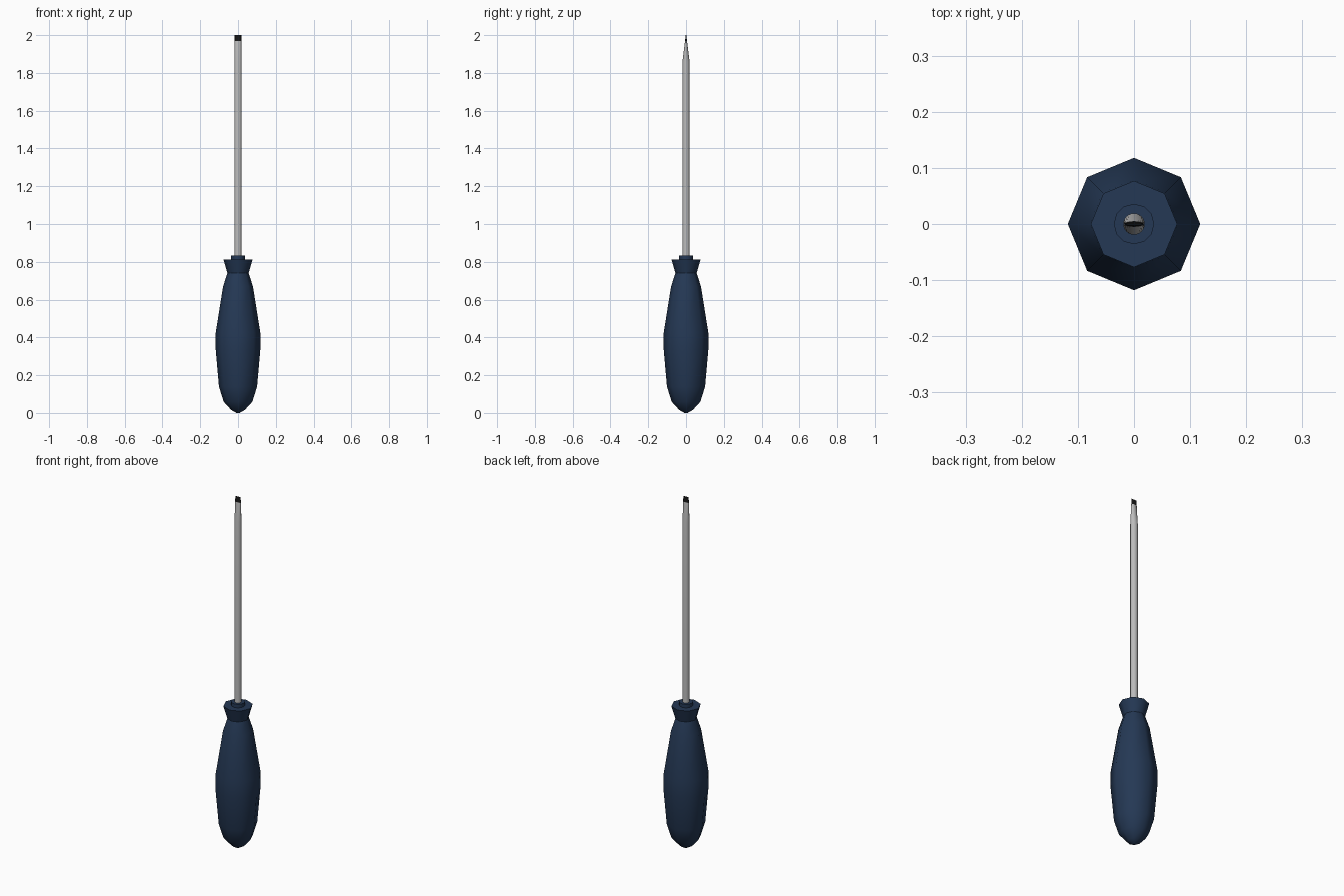
import bpy, bmesh, math

if "Cube" in bpy.data.objects:
    bpy.data.objects.remove(bpy.data.objects["Cube"])


def material(name, rgb):
    m = bpy.data.materials.new(name)
    m.diffuse_color = (*rgb, 1)
    m.use_nodes = True
    m.node_tree.nodes["Principled BSDF"].inputs["Base Color"].default_value = m.diffuse_color
    return m


navy = material("navy plastic", (0.018, 0.040, 0.090))
steel = material("steel", (0.50, 0.50, 0.50))
black = material("black tip", (0.008, 0.008, 0.008))


def loft(name, rings, sides, mat, smooth_angle):
    """Stack elliptical rings (z, rx, ry) and cap both ends."""
    bm = bmesh.new()
    loops = []
    for z, rx, ry in rings:
        loops.append([bm.verts.new((rx * math.cos(2 * math.pi * i / sides),
                                    ry * math.sin(2 * math.pi * i / sides), z))
                      for i in range(sides)])
    for a, b in zip(loops, loops[1:]):
        for i in range(sides):
            j = (i + 1) % sides
            bm.faces.new((a[i], a[j], b[j], b[i]))
    bm.faces.new(loops[0][::-1])
    bm.faces.new(loops[-1])
    bmesh.ops.recalc_face_normals(bm, faces=bm.faces)
    mesh = bpy.data.meshes.new(name)
    bm.to_mesh(mesh)
    bm.free()
    mesh.materials.append(mat)
    ob = bpy.data.objects.new(name, mesh)
    bpy.context.collection.objects.link(ob)
    bpy.ops.object.select_all(action='DESELECT')
    ob.select_set(True)
    bpy.context.view_layer.objects.active = ob
    bpy.ops.object.shade_smooth_by_angle(angle=math.radians(smooth_angle))
    return ob


def turned(profile):
    return [(z, r, r) for z, r in profile]


# Octagonal swelling grip
loft("grip", turned([(0.0, 0.008), (0.016, 0.036), (0.06, 0.076), (0.14, 0.101),
                     (0.335, 0.118), (0.425, 0.118), (0.67, 0.079), (0.74, 0.056)]),
     8, navy, 50)

# Flared finger guard and the small collar around the shaft
loft("finger_guard", turned([(0.74, 0.056), (0.812, 0.077)]), 8, navy, 50)
loft("collar", turned([(0.80, 0.036), (0.832, 0.036)]), 12, navy, 50)

# Round shaft flattening towards the blade
loft("shaft", [(0.81, 0.019, 0.019), (1.86, 0.019, 0.019), (1.97, 0.0175, 0.005)],
     24, steel, 30)

# Dark blade tip
loft("blade_tip", [(1.97, 0.0175, 0.005), (2.0, 0.0172, 0.0018)], 24, black, 30)
